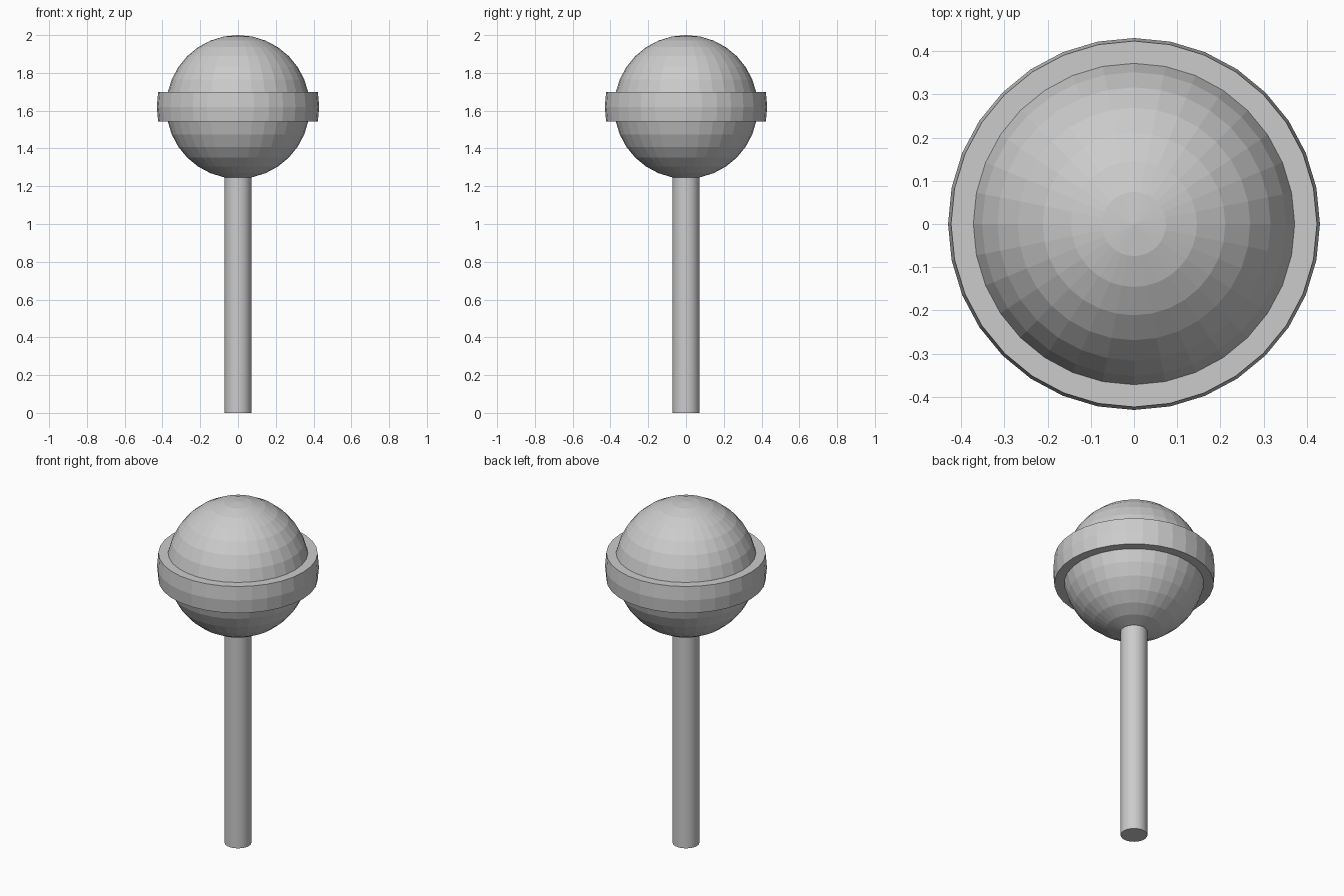
import bpy, bmesh, math

if "Cube" in bpy.data.objects:
    bpy.data.objects.remove(bpy.data.objects["Cube"])

SEG = 32
CZ, R = 1.62, 0.38            # ball centre height and radius
HALF, BAND_R = 0.078, 0.43    # band half height and radius


def lathe(name, profile, closed=False):
    """Spin a (radius, z) profile around the z axis."""
    bm = bmesh.new()
    rings = [[bm.verts.new((r * math.cos(2 * math.pi * i / SEG),
                            r * math.sin(2 * math.pi * i / SEG), z))
              for i in range(SEG)] for r, z in profile]
    pairs = list(zip(rings, rings[1:] + rings[:1]))
    for a, b in (pairs if closed else pairs[:-1]):
        for i in range(SEG):
            j = (i + 1) % SEG
            bm.faces.new((a[i], a[j], b[j], b[i]))
    bmesh.ops.recalc_face_normals(bm, faces=bm.faces)
    mesh = bpy.data.meshes.new(name)
    bm.to_mesh(mesh)
    bm.free()
    obj = bpy.data.objects.new(name, mesh)
    bpy.context.collection.objects.link(obj)
    return obj


# Round candy ball
bpy.ops.mesh.primitive_uv_sphere_add(segments=SEG, ring_count=16, radius=R,
                                     location=(0, 0, CZ))
bpy.context.object.name = "candy_ball"

# Slightly bulging band around the ball's equator
lathe("candy_band", [(0.370, CZ - HALF), (0.423, CZ - HALF), (BAND_R, CZ),
                     (0.423, CZ + HALF), (0.370, CZ + HALF)], closed=True)

# Stick, its top end tucked into the ball
top = 1.26
bpy.ops.mesh.primitive_cylinder_add(vertices=SEG, radius=0.071, depth=top,
                                    location=(0, 0, top / 2))
bpy.context.object.name = "stick"
bpy.ops.object.shade_smooth_by_angle(angle=math.radians(30))
